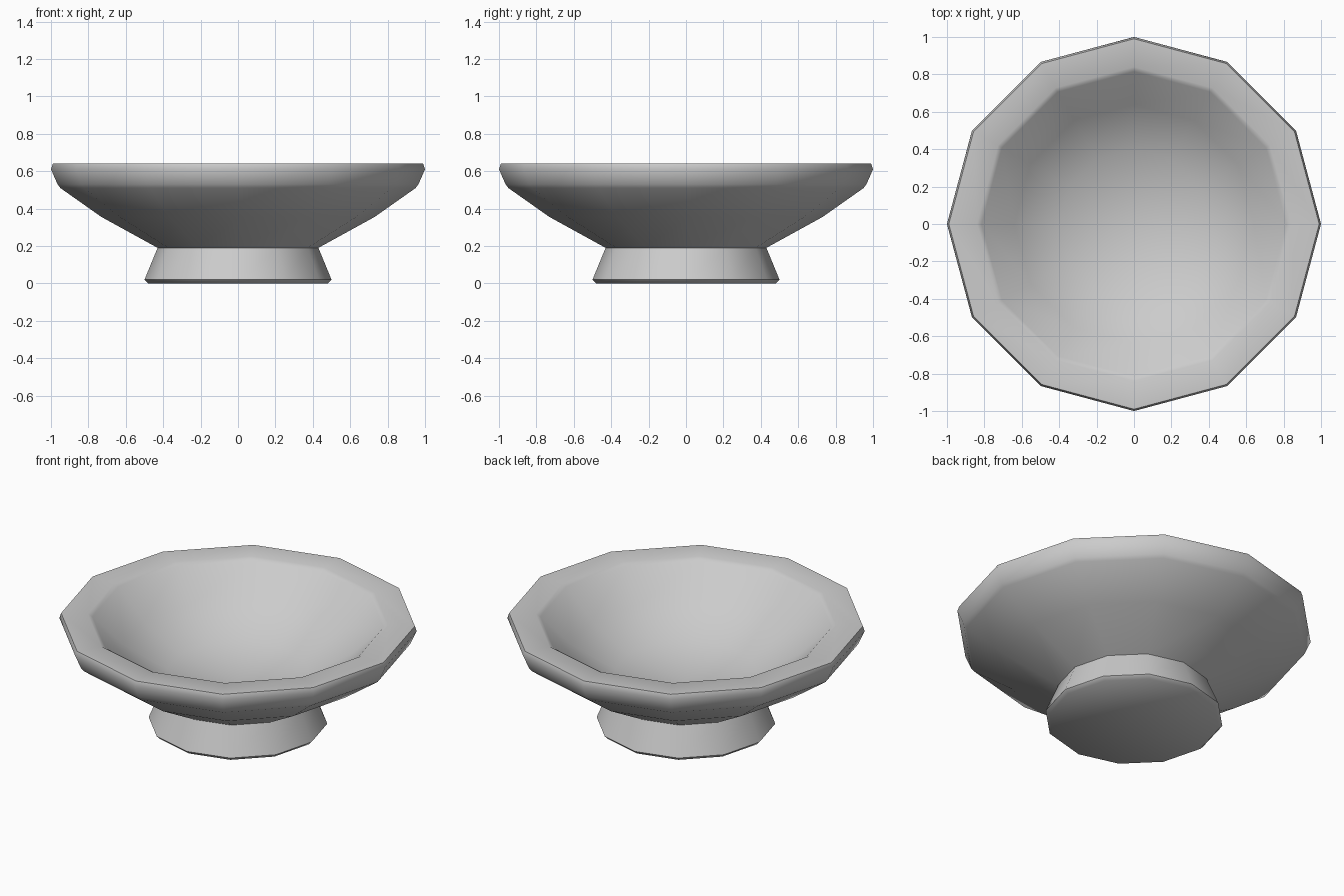
import bpy
import bmesh
from math import radians, tau
from mathutils import Matrix, Vector

SIDES = 12

cube = bpy.data.objects.get("Cube")
if cube:
    bpy.data.objects.remove(cube, do_unlink=True)

# Plain grey ceramic
grey = bpy.data.materials.new("grey ceramic")
grey.use_nodes = True
colour = (0.6, 0.6, 0.6, 1)
grey.diffuse_color = colour
grey.node_tree.nodes["Principled BSDF"].inputs["Base Color"].default_value = colour


def lathe(name, profile):
    """Spin a (radius, height) profile into a twelve-sided solid."""
    bm = bmesh.new()
    verts = [bm.verts.new((r, 0, z)) for r, z in profile]
    edges = [bm.edges.new(pair) for pair in zip(verts, verts[1:])]
    bmesh.ops.spin(bm, geom=verts + edges, cent=(0, 0, 0), axis=(0, 0, 1),
                   angle=tau, steps=SIDES, use_merge=True)
    bmesh.ops.remove_doubles(bm, verts=bm.verts, dist=0.0005)
    bmesh.ops.recalc_face_normals(bm, faces=bm.faces)
    mesh = bpy.data.meshes.new(name)
    bm.to_mesh(mesh)
    bm.free()
    mesh.materials.append(grey)
    obj = bpy.data.objects.new(name, mesh)
    bpy.context.collection.objects.link(obj)
    bpy.ops.object.select_all(action="DESELECT")
    obj.select_set(True)
    bpy.context.view_layer.objects.active = obj
    bpy.ops.object.shade_smooth_by_angle(angle=radians(50))
    return obj


# Flared foot, outer wall, rolled rim and hollow, from the underside centre
foot = [(0, 0), (0.48, 0), (0.5, 0.02), (0.43, 0.19)]
wall = [(0.73, 0.355), (0.95, 0.51), (0.965, 0.53), (1.0, 0.61), (0.99, 0.64)]
hollow = [(0.84, 0.64), (0.815, 0.625), (0.64, 0.46), (0.4, 0.32), (0, 0.26)]
lathe("footed_bowl", foot + wall + hollow)
